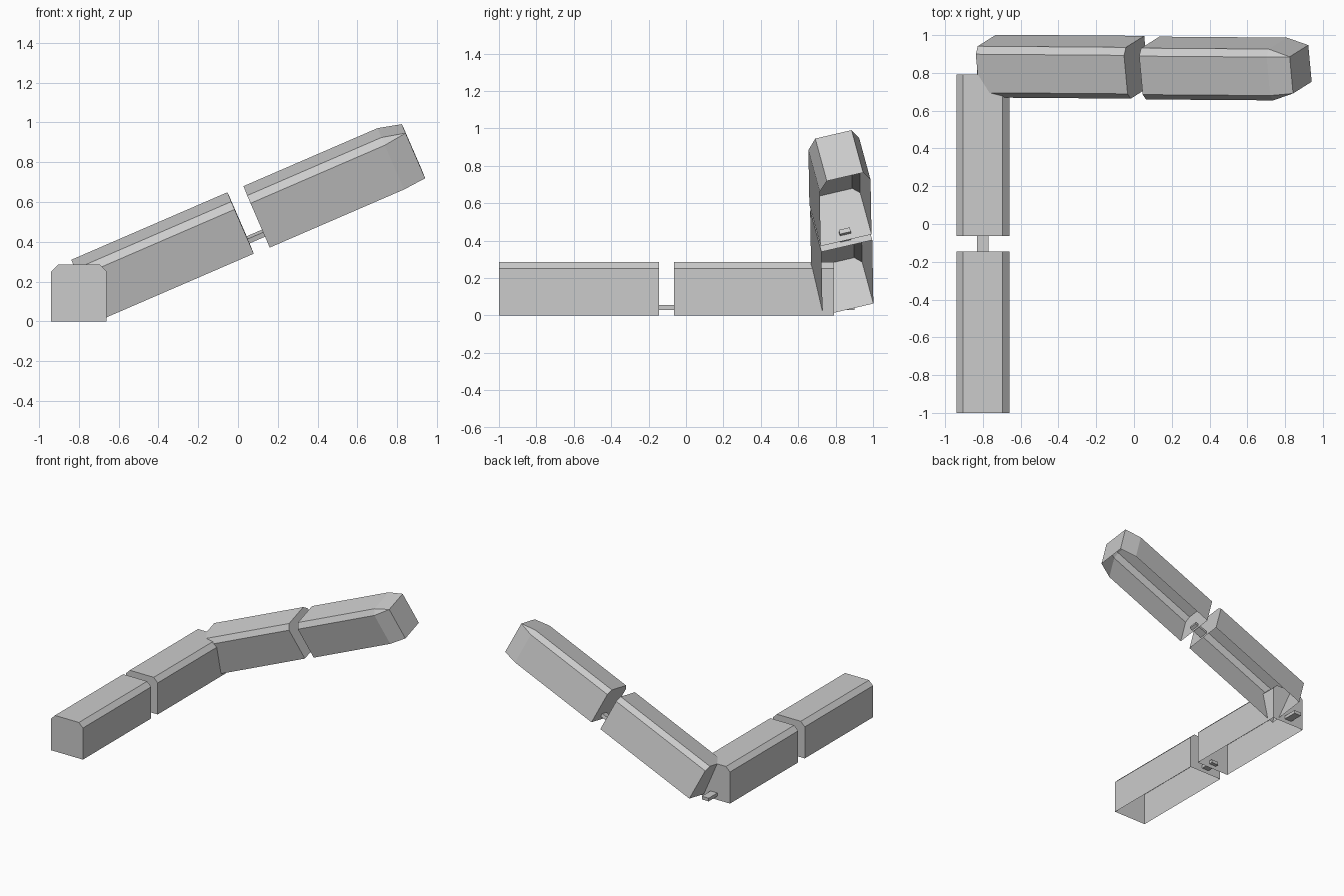
import bpy, bmesh
from mathutils import Matrix, Vector

if "Cube" in bpy.data.objects:
    bpy.data.objects.remove(bpy.data.objects["Cube"])

LENGTH = 0.855
# Car cross-section (across, up); the underside is open
SECTION = [(-.14, 0), (-.14, .25), (-.105, .285), (.105, .285), (.14, .25), (.14, 0)]
# Rectangular nose end: the chamfers collapse into the corners
NOSE = [(-.10, 0), (-.10, .255), (-.10, .255), (.10, .255), (.10, .255), (.10, 0)]


def add_object(name, bm, matrix):
    bmesh.ops.remove_doubles(bm, verts=bm.verts[:], dist=1e-5)
    bmesh.ops.recalc_face_normals(bm, faces=bm.faces[:])
    mesh = bpy.data.meshes.new(name)
    bm.to_mesh(mesh)
    bm.free()
    ob = bpy.data.objects.new(name, mesh)
    bpy.context.collection.objects.link(ob)
    ob.matrix_world = matrix


def car(name, matrix, nose=False):
    # Loft the section along the car, then cap both ends
    stations = [(0, SECTION), (LENGTH, SECTION)]
    if nose:
        stations = [(0, SECTION), (.735, SECTION), (LENGTH, NOSE)]
    bm = bmesh.new()
    rings = [[bm.verts.new((x, y, z)) for x, z in sec] for y, sec in stations]
    for r, s in zip(rings, rings[1:]):
        for i in range(5):
            bm.faces.new((r[i], r[i + 1], s[i + 1], s[i]))
    bm.faces.new(rings[0])
    bm.faces.new(rings[-1])
    add_object(name, bm, matrix)


def coupler(name, matrix):
    # Flat bar sticking out of the car's end
    bm = bmesh.new()
    bmesh.ops.create_cube(bm, size=1)
    bmesh.ops.scale(bm, vec=(.06, .11, .025), verts=bm.verts[:])
    bmesh.ops.translate(bm, vec=(0, LENGTH + .055, .0425), verts=bm.verts[:])
    add_object(name, bm, matrix)


def placed(origin, along, across):
    y = Vector(along).normalized()
    x = Vector(across)
    x = (x - y * x.dot(y)).normalized()
    z = x.cross(y)
    m = Matrix((x, y, z)).transposed().to_4x4()
    m.translation = origin
    return m


# Two cars level on the ground, two climbing and rolled
LEVEL = ((0, 1, 0), (1, 0, 0))
CLIMB = ((.918, -.007, .397), (.09, -.97, -.225))
places = [
    ("rear_car", placed((-.80, -1, 0), *LEVEL)),
    ("second_car", placed((-.80, -.063, 0), *LEVEL)),
    ("third_car", placed((-.718, .866, .032), *CLIMB)),
    ("lead_car", placed((.147, .856, .402), *CLIMB)),
]
for name, m in places:
    lead = name == "lead_car"
    car(name, m, nose=lead)
    if not lead:
        coupler(name + "_coupler", m)
